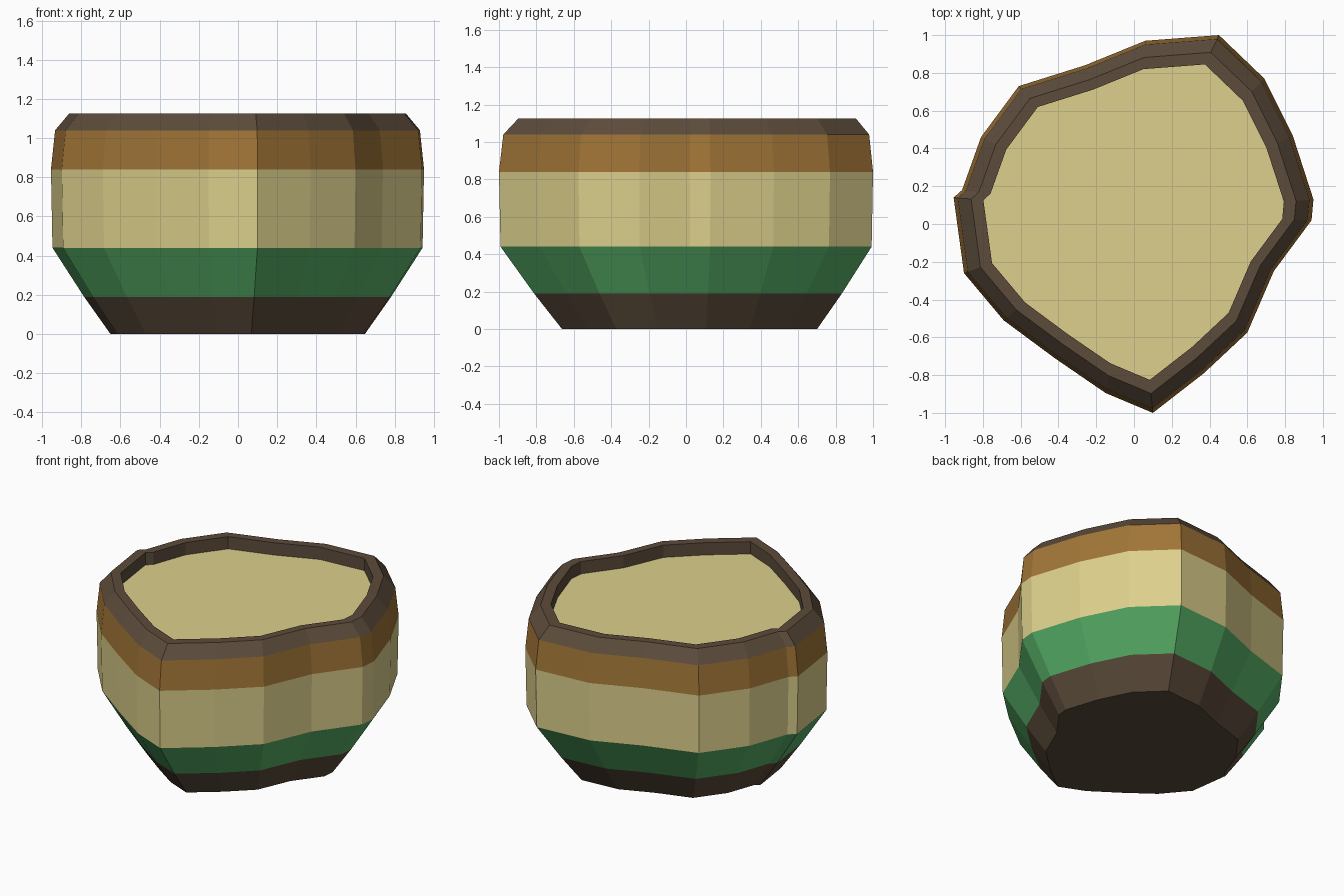
import bpy
import bmesh

cube = bpy.data.objects.get("Cube")
if cube:
    bpy.data.objects.remove(cube, do_unlink=True)


def material(name, *rgb):
    """Flat material from 0-255 display values."""
    lin = [((c / 255 + 0.055) / 1.055) ** 2.4 for c in rgb] + [1.0]
    mat = bpy.data.materials.new(name)
    mat.use_nodes = True
    mat.diffuse_color = lin
    bsdf = next(n for n in mat.node_tree.nodes if n.type == 'BSDF_PRINCIPLED')
    bsdf.inputs["Base Color"].default_value = lin
    return mat


brown = material("dark_brown", 92, 76, 59)
green = material("green", 87, 175, 103)
cream = material("cream", 221, 208, 140)
gold = material("golden_brown", 161, 117, 55)

# Irregular plan outline at the widest level, counterclockwise
OUTLINE = [(0.45, 1.0), (0.06, 0.97), (-0.26, 0.84), (-0.61, 0.73),
           (-0.81, 0.46), (-0.91, 0.18), (-0.955, 0.14), (-0.90, -0.26),
           (-0.69, -0.51), (-0.42, -0.71), (-0.15, -0.895), (0.10, -1.0),
           (0.37, -0.79), (0.60, -0.575), (0.74, -0.25), (0.94, 0.02),
           (0.95, 0.13), (0.84, 0.47), (0.69, 0.77)]
CENTRE_Y = 0.06


def loft(name, mat, levels, cap=None):
    """Stack scaled copies of the outline; levels are (scale, height)."""
    bm = bmesh.new()
    rings = [[bm.verts.new((x * s, CENTRE_Y + (y - CENTRE_Y) * s, z))
              for x, y in OUTLINE] for s, z in levels]
    n = len(OUTLINE)
    for low, high in zip(rings, rings[1:]):
        for i in range(n):
            j = (i + 1) % n
            bm.faces.new((low[i], low[j], high[j], high[i]))
    if cap == "bottom":
        bm.faces.new(rings[0][::-1])
    elif cap == "top":
        bm.faces.new(rings[-1])
    mesh = bpy.data.meshes.new(name)
    bm.to_mesh(mesh)
    bm.free()
    mesh.materials.append(mat)
    obj = bpy.data.objects.new(name, mesh)
    bpy.context.collection.objects.link(obj)
    return obj


# Body bands from the ground up
loft("base", brown, [(0.682, 0), (0.823, 0.19)], cap="bottom")
loft("green_band", green, [(0.823, 0.19), (0.992, 0.44)])
loft("cream_band", cream, [(0.992, 0.44), (1, 0.84)])
loft("golden_band", gold, [(1, 0.84), (0.978, 1.04)])

# Rim slopes in, runs flat, then drops to the filling
loft("rim", brown, [(0.978, 1.04), (0.903, 1.125), (0.835, 1.125), (0.835, 1.04)])
loft("filling", cream, [(0.835, 1.04)], cap="top")
